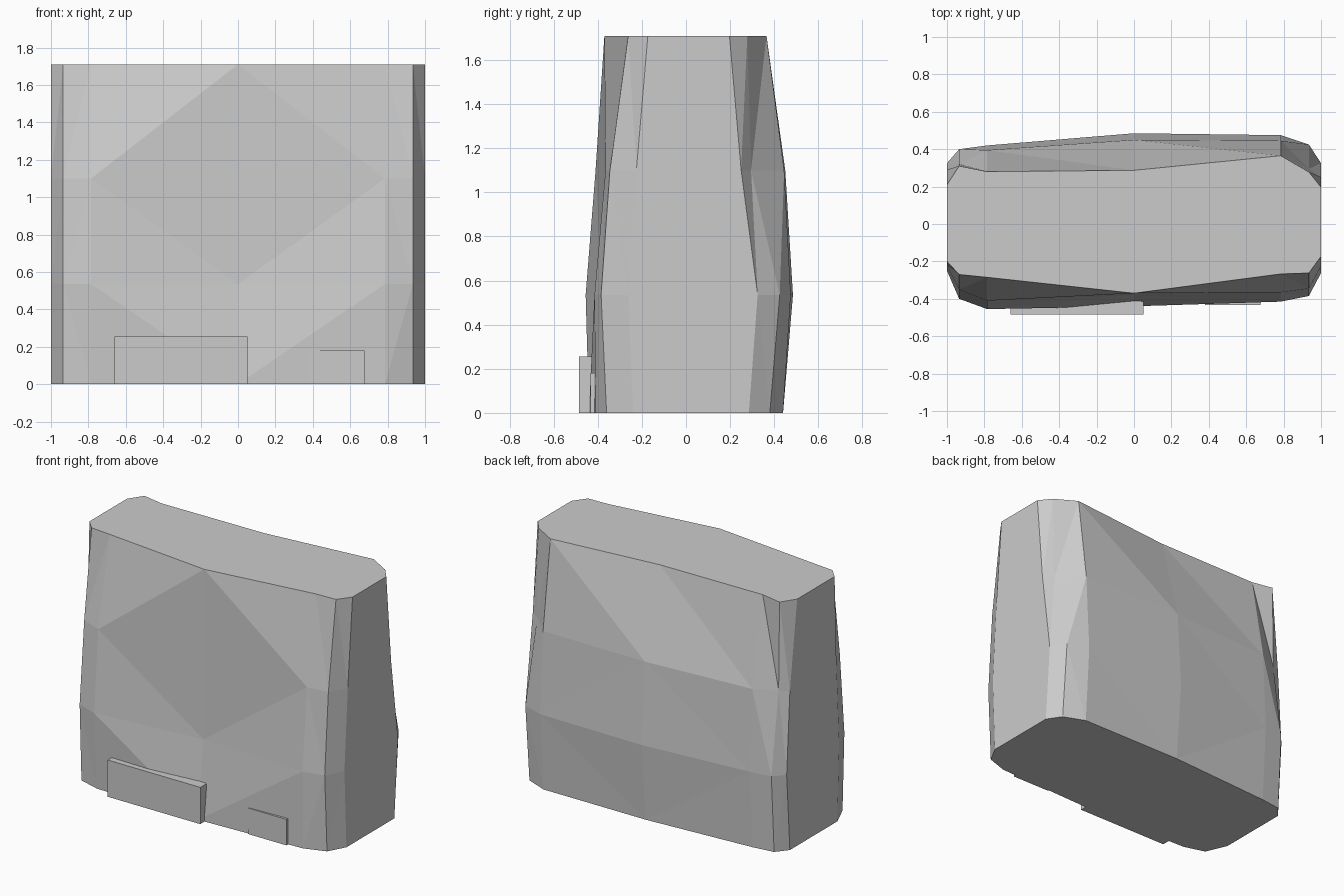
import bpy, bmesh

cube = bpy.data.objects.get("Cube")
if cube:
    bpy.data.objects.remove(cube, do_unlink=True)

stone = bpy.data.materials.new("stone grey")
stone.use_nodes = True
GREY = (0.6, 0.6, 0.6, 1)
stone.diffuse_color = GREY
stone.node_tree.nodes["Principled BSDF"].inputs["Base Color"].default_value = GREY


def finish(name, bm):
    bmesh.ops.recalc_face_normals(bm, faces=bm.faces)
    mesh = bpy.data.meshes.new(name)
    bm.to_mesh(mesh)
    bm.free()
    mesh.materials.append(stone)
    obj = bpy.data.objects.new(name, mesh)
    bpy.context.collection.objects.link(obj)


def box(name, x0, x1, y0, y1, height):
    bm = bmesh.new()
    bmesh.ops.create_cube(bm, size=1)
    for v in bm.verts:
        v.co = (x1 if v.co.x > 0 else x0, y1 if v.co.y > 0 else y0,
                height if v.co.z > 0 else 0)
    finish(name, bm)


# Slab outline: depth at each column, for the levels from top to bottom
columns = [-1, -0.935, -0.785, 0, 0.785, 0.935, 1]
levels = [1.71, 1.1, 0.535, 0]
front_depth = [
    [-.20, -.27, -.285, -.37, -.267, -.262, -.173],
    [-.22, -.35, -.41, -.375, -.365, -.345, -.225],
    [-.25, -.40, -.455, -.38, -.415, -.385, -.262],
    [-.23, -.38, -.425, -.44, -.41, -.36, -.24],
]
back_depth = [
    [.21, .31, .28, .287, .365, .278, .197],
    [.29, .32, .395, .45, .445, .295, .25],
    [.325, .40, .42, .485, .475, .425, .325],
    [.29, .37, .39, .44, .44, .38, .285],
]
# Fold direction of every cell: u rises towards +x, d falls
front_folds = ["uuuddd", "uududd", "ddduuu"]
back_folds = ["uuuudd", "uuuddd", "ddduuu"]


def faceted_wall(bm, depth, folds):
    grid = [[bm.verts.new((x, y, z)) for x, y in zip(columns, row)]
            for z, row in zip(levels, depth)]
    for r, line in enumerate(folds):
        for c, fold in enumerate(line):
            tl, tr = grid[r][c:c + 2]
            bl, br = grid[r + 1][c:c + 2]
            tris = ((tl, bl, tr), (tr, bl, br)) if fold == "u" else ((tl, bl, br), (tl, br, tr))
            for tri in tris:
                bm.faces.new(tri)
    return grid


# Rock slab: two faceted walls, joined by the sides, top and base
bm = bmesh.new()
front = faceted_wall(bm, front_depth, front_folds)
back = faceted_wall(bm, back_depth, back_folds)
for r in range(len(levels) - 1):
    for c in (0, -1):
        bm.faces.new((front[r][c], front[r + 1][c], back[r + 1][c], back[r][c]))
for r in (0, -1):
    bm.faces.new(front[r] + back[r][::-1])
finish("rock_slab", bm)

# Plates at the foot of the front
box("large_foot_plate", -0.66, 0.05, -0.485, -0.36, 0.255)
box("small_foot_plate", 0.38, 0.675, -0.433, -0.36, 0.18)
